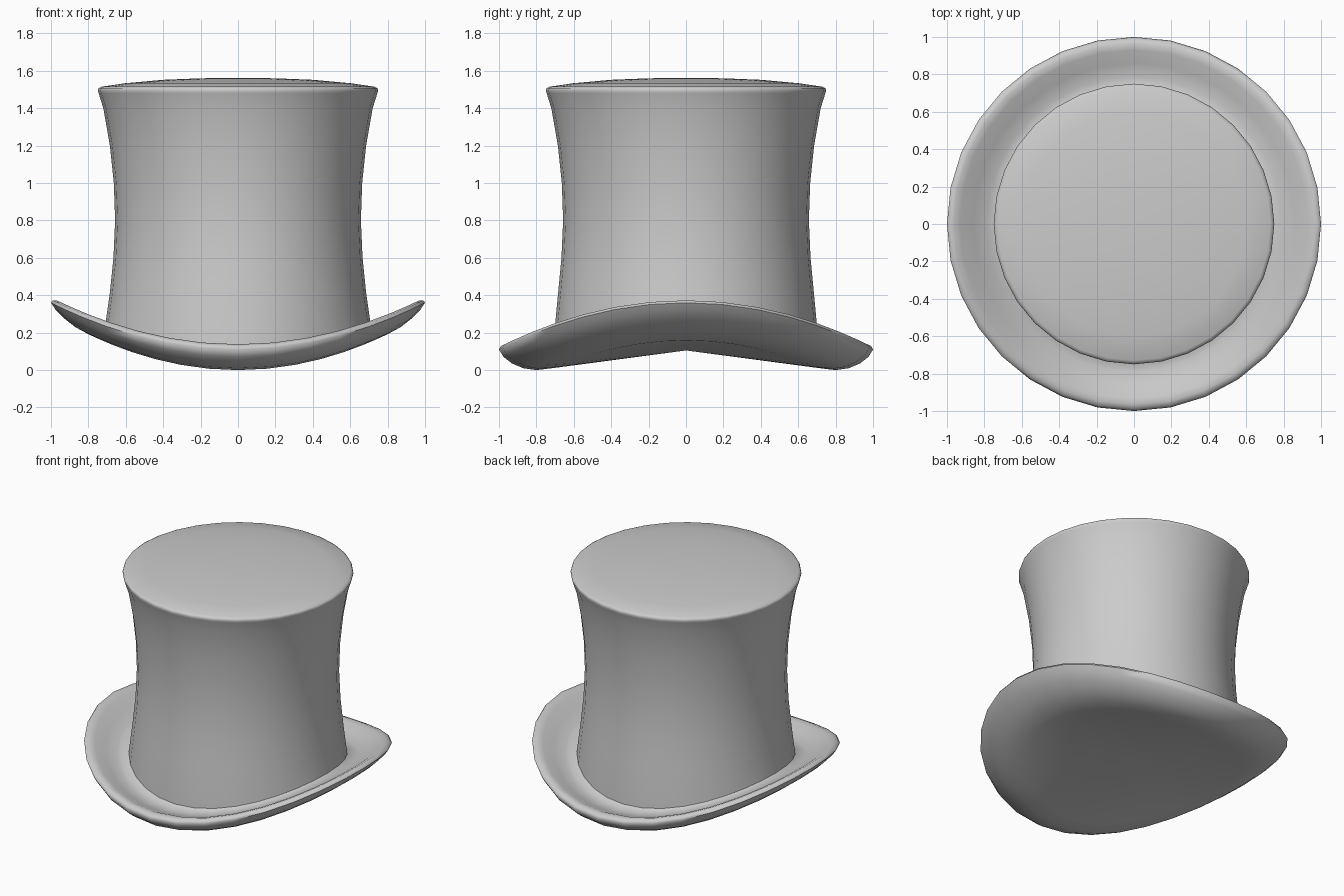
import bpy, bmesh, math

if "Cube" in bpy.data.objects:
    bpy.data.objects.remove(bpy.data.objects["Cube"])

SEGMENTS = 32


def lathe(name, profile):
    """Revolve (radius, z, side_lift) rows; side_lift raises the +x/-x sides. Radius 0 is a pole."""
    bm = bmesh.new()
    rings = []
    for r, z, lift in profile:
        if r == 0:
            rings.append([bm.verts.new((0, 0, z))])
            continue
        ring = []
        for i in range(SEGMENTS):
            a = 2 * math.pi * i / SEGMENTS
            x, y = r * math.cos(a), r * math.sin(a)
            ring.append(bm.verts.new((x, y, z + lift * x * x)))
        rings.append(ring)
    for lo, hi in zip(rings, rings[1:]):
        for i in range(SEGMENTS):
            j = (i + 1) % SEGMENTS
            if len(lo) == 1:
                bm.faces.new((lo[0], hi[j], hi[i]))
            elif len(hi) == 1:
                bm.faces.new((lo[i], lo[j], hi[0]))
            else:
                bm.faces.new((lo[i], lo[j], hi[j], hi[i]))
    mesh = bpy.data.meshes.new(name)
    bm.to_mesh(mesh)
    bm.free()
    obj = bpy.data.objects.new(name, mesh)
    bpy.context.collection.objects.link(obj)
    bpy.ops.object.select_all(action='DESELECT')
    obj.select_set(True)
    bpy.context.view_layer.objects.active = obj
    bpy.ops.object.shade_smooth_by_angle(angle=math.radians(65))
    return obj


# Curled brim: hollow underside, rolled rim, dished top up to the crown seam
lathe("brim", [
    (0, 0.105, 0),
    (0.70, 0.012, 0.30), (0.80, 0.0, 0.30), (0.87, 0.01, 0.29),
    (0.93, 0.035, 0.28), (0.975, 0.07, 0.265), (1.0, 0.11, 0.25),
    (0.99, 0.128, 0.25), (0.965, 0.138, 0.25), (0.93, 0.132, 0.255),
    (0.86, 0.103, 0.27), (0.79, 0.085, 0.28), (0.73, 0.09, 0.28),
    (0.71, 0.105, 0.28),
])

# Waisted crown with a softly rounded top edge and a shallow domed lid
lathe("crown", [
    (0.71, 0.105, 0.28), (0.702, 0.22, 0.15), (0.685, 0.40, 0.03),
    (0.666, 0.60, 0), (0.657, 0.80, 0), (0.664, 1.0, 0),
    (0.685, 1.2, 0), (0.720, 1.4, 0), (0.745, 1.48, 0),
    (0.75, 1.495, 0), (0.746, 1.507, 0), (0.73, 1.515, 0),
    (0.60, 1.534, 0), (0.40, 1.552, 0), (0.20, 1.56, 0), (0, 1.562, 0),
])
